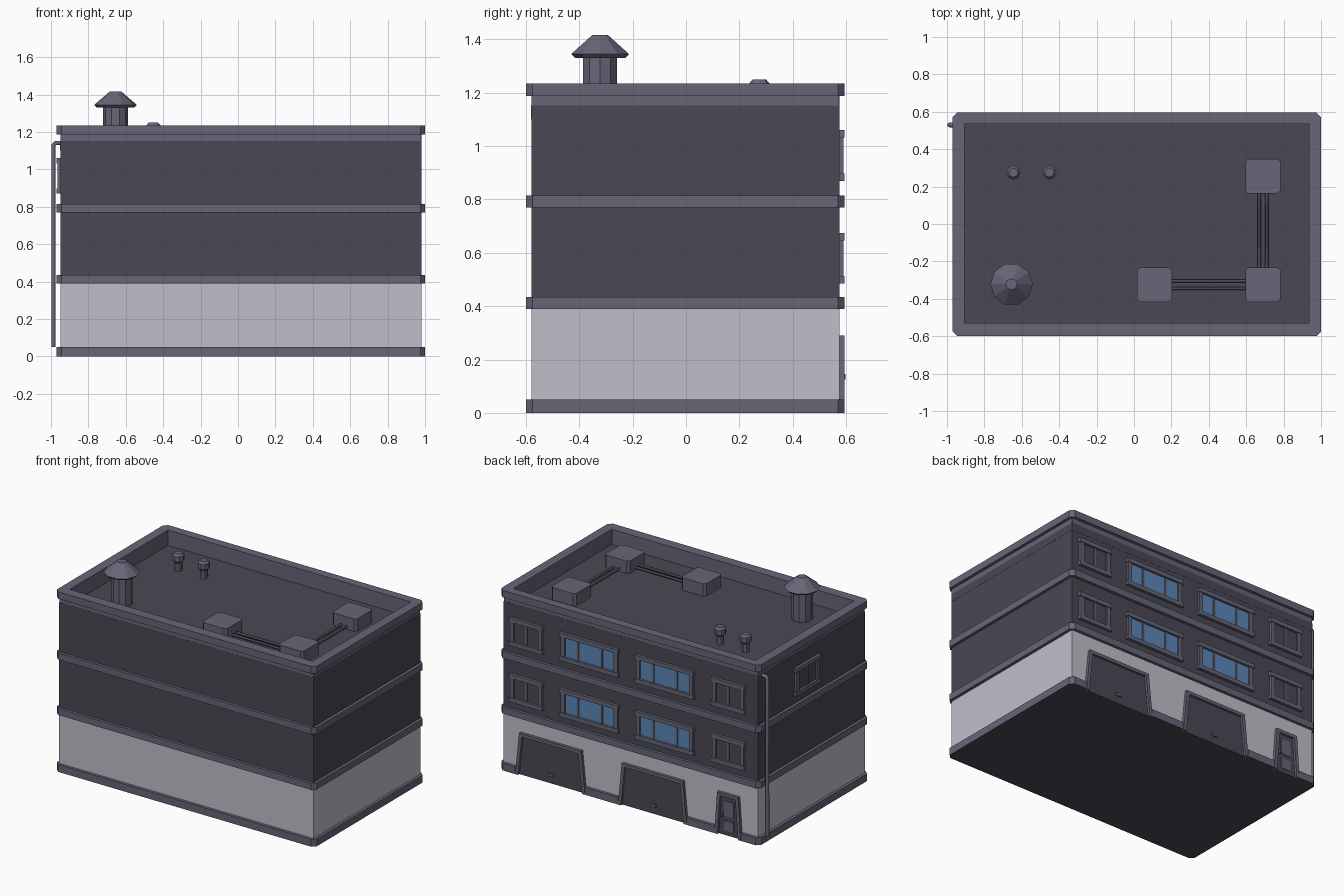
import bpy, bmesh, math
from mathutils import Matrix, Vector

if "Cube" in bpy.data.objects:
    bpy.data.objects.remove(bpy.data.objects["Cube"])


def mat(name, rgb):
    m = bpy.data.materials.new(name)
    m.diffuse_color = (*rgb, 1)
    m.use_nodes = True
    m.node_tree.nodes["Principled BSDF"].inputs["Base Color"].default_value = m.diffuse_color
    return m


WALL = mat("dark wall", (0.068, 0.064, 0.088))
TRIM = mat("grey trim", (0.133, 0.133, 0.190))
PALE = mat("pale wall", (0.53, 0.52, 0.59))
GLASS = mat("blue glass", (0.11, 0.24, 0.48))


def finish(name, bm, *mats):
    bmesh.ops.recalc_face_normals(bm, faces=bm.faces)
    me = bpy.data.meshes.new(name)
    bm.to_mesh(me)
    bm.free()
    for m in mats:
        me.materials.append(m)
    ob = bpy.data.objects.new(name, me)
    bpy.context.collection.objects.link(ob)
    return ob


def extrude(bm, pts, vec):
    f = bm.faces.new([bm.verts.new(p) for p in pts])
    r = bmesh.ops.extrude_face_region(bm, geom=[f])
    bmesh.ops.translate(bm, vec=vec, verts=[v for v in r["geom"] if isinstance(v, bmesh.types.BMVert)])


def slab(name, outline, z0, z1, m):
    bm = bmesh.new()
    extrude(bm, [(x, y, z0) for x, y in outline], (0, 0, z1 - z0))
    return finish(name, bm, m)


def rect(x0, x1, y0, y1, c=0.0, notches=()):
    """Outline with chamfered corners and optional notches in the back edge."""
    if not c:
        return [(x0, y0), (x1, y0), (x1, y1), (x0, y1)]
    pts = [(x0 + c, y0), (x1 - c, y0), (x1, y0 + c), (x1, y1 - c), (x1 - c, y1)]
    for a, b in notches:
        pts += [(b, y1), (b, y1 - 0.02), (a, y1 - 0.02), (a, y1)]
    return pts + [(x0 + c, y1), (x0, y1 - c), (x0, y0 + c)]


def lathe(name, profile, sides, loc, m):
    bm = bmesh.new()
    rings = [[bm.verts.new((loc[0] + r * math.cos(2 * math.pi * i / sides),
                            loc[1] + r * math.sin(2 * math.pi * i / sides), z))
              for i in range(sides)] for r, z in profile]
    for a, b in zip(rings, rings[1:]):
        for i in range(sides):
            j = (i + 1) % sides
            bm.faces.new((a[i], a[j], b[j], b[i]))
    bm.faces.new(rings[-1])
    bm.faces.new(rings[0])
    return finish(name, bm, m)


def pipe(name, pts, r, m):
    cu = bpy.data.curves.new(name, 'CURVE')
    cu.dimensions = '3D'
    cu.bevel_depth, cu.bevel_resolution, cu.use_fill_caps = r, 1, True
    s = cu.splines.new('POLY')
    s.points.add(len(pts) - 1)
    for p, q in zip(s.points, pts):
        p.co = (*q, 1)
    cu.materials.append(m)
    ob = bpy.data.objects.new(name, cu)
    bpy.context.collection.objects.link(ob)


X0, X1, Y0, Y1 = -0.95, 0.98, -0.58, 0.575      # wall faces
body = rect(X0, X1, Y0, Y1)
band = rect(-0.97, 1.0, -0.6, 0.595, 0.025)

# Doors: centre x, half width at bottom, half width at top
doors = [("garage_left", 0.615, 0.265, 0.235), ("garage_middle", -0.16, 0.26, 0.232),
         ("entry", -0.732, 0.1, 0.08)]

# Walls and horizontal bands
slab("lower_wall", body, 0.01, 0.40, PALE)
slab("upper_wall", body, 0.40, 1.13, WALL)
base = slab("base_band", rect(-0.97, 1.0, -0.6, 0.595, 0.025, [(c - w, c + w) for _, c, w, _ in doors]),
            0, 0.05, TRIM)
base.data.materials.append(WALL)
for p in base.data.polygons:
    if p.normal.z < -0.5:
        p.material_index = 1
slab("first_band", band, 0.39, 0.435, TRIM)
slab("second_band", band, 0.77, 0.815, TRIM)

# Parapet: stepped ring around the sunken roof
inner = rect(-0.905, 0.935, -0.53, 0.535, 0.001)
bm = bmesh.new()
rings = [[bm.verts.new((x, y, z)) for x, y in o] for o, z in
         ((inner, 1.12), (rect(X0, X1, Y0, Y1, 0.001), 1.12), (rect(X0, X1, Y0, Y1, 0.001), 1.187),
          (band, 1.187), (band, 1.235), (inner, 1.235))]
for k in range(6):
    a, b = rings[k], rings[(k + 1) % 6]
    for i in range(8):
        j = (i + 1) % 8
        f = bm.faces.new((a[i], a[j], b[j], b[i]))
finish("parapet", bm, TRIM)
# Dark wall continues up to the thin strip under the parapet
o = 0.001
slab("upper_wall_skirt", rect(X0 - o, X1 + o, Y0 - o, Y1 + o), 1.10, 1.129, WALL)
for n, r in (("front", (X0, X1, Y0 - o, Y0)), ("back", (X0, X1, Y1, Y1 + o)),
             ("left", (X0 - o, X0, Y0, Y1)), ("right", (X1, X1 + o, Y0, Y1))):
    slab(n + "_wall_top", rect(*r), 1.12, 1.153, WALL)


# Wall fittings, drawn in local (u across, z up, d outward)
def fitting(name, parts, place):
    """parts: (outline in u,z ; d0 ; d1 ; material)"""
    mats = [TRIM, WALL, GLASS]
    bm = bmesh.new()
    for pts, d0, d1, m in parts:
        n = len(bm.faces)
        extrude(bm, [(u, d0, z) for u, z in pts], (0, d1 - d0, 0))
        bm.faces.ensure_lookup_table()
        for f in bm.faces[n:]:
            f.material_index = mats.index(m)
    bmesh.ops.transform(bm, matrix=place, verts=bm.verts)
    return finish(name, bm, *mats)


def window(name, w, place, mullions, glass):
    h, t = 0.095, 0.028
    parts = [(rect(-w + .01, w - .01, -h + .01, h - .01), -0.002, 0.004, glass),
             (rect(-w, w, h - t, h), -.005, 0.02, TRIM), (rect(-w, w, -h, -h + t), -.005, 0.02, TRIM)]
    for s in (-1, 1):
        parts.append((rect(s * (w - .022) - .014, s * (w - .022) + .014, -h + t, h - t), -.005, 0.015, TRIM))
    for u in mullions:
        parts.append((rect(u - .007, u + .007, -h + t, h - t), -.005, 0.01, TRIM))
    fitting(name, parts, place)


for floor, z in (("lower", 0.58), ("upper", 0.965)):
    for n, x, w in (("a", 0.803, 0.128), ("b", 0.323, 0.223), ("c", -0.248, 0.223), ("d", -0.729, 0.128)):
        big = w > 0.2
        window(f"{floor}_window_{n}", w, Matrix.Translation((x, Y1, z)),
               (-0.09, 0.09) if big else (0,), GLASS if big else WALL)
window("side_window", 0.135, Matrix.Translation((X0, 0.052, 0.965)) @ Matrix.Rotation(math.pi / 2, 4, 'Z'),
       (0,), WALL)

# Garage doors and entry with tapered surrounds
for n, c, wb, wt in doors:
    t, H = 0.022, 0.29
    frame = [(-wb, 0), (-wt, H), (wt, H), (wb, 0), (wb - t, 0), (wt - t, H - t), (-wt + t, H - t), (-wb + t, 0)]
    leaf = [(-wb + .01, 0), (-wt + .01, H - .01), (wt - .01, H - .01), (wb - .01, 0)]
    parts = [(frame, -.005, 0.02, TRIM), (leaf, -.005, 0.004, WALL)]
    if n == "entry":
        parts += [(rect(-.036, .036, 0.13, 0.235), 0, 0.008, TRIM), (rect(-.036, .036, 0.03, 0.1), 0, 0.008, TRIM),
                  (rect(.042, .054, 0.125, 0.145), 0, 0.022, TRIM)]
    else:
        parts.append((rect(-.02, .02, 0.05, 0.068), 0, 0.014, TRIM))
    fitting(n + "_door", parts, Matrix.Translation((c, Y1, 0)))

# Rooftop chimney and small vents
lathe("chimney", [(0.067, 1.12), (0.067, 1.33), (0.098, 1.33), (0.114, 1.345), (0.03, 1.417)], 10,
      (-0.655, -0.322), TRIM)
for n, x in (("left", -0.645), ("right", -0.452)):
    lathe(n + "_roof_vent", [(0.025, 1.12), (0.025, 1.185), (0.038, 1.2), (0.038, 1.235), (0.025, 1.25)], 8,
          (x, 0.275), TRIM)

# Rooftop units joined by thin pipes
for n, x, y in (("a", 0.11, -0.325), ("b", 0.69, -0.325), ("c", 0.69, 0.255)):
    slab("roof_unit_" + n, rect(x - .093, x + .093, y - .093, y + .093, 0.015), 1.12, 1.215, TRIM)
for d in (-0.02, 0.02):
    pipe("front_roof_pipe", [(0.19, -0.325 + d, 1.15), (0.61, -0.325 + d, 1.15)], 0.009, WALL)
    pipe("side_roof_pipe", [(0.69 + d, -0.24, 1.15), (0.69 + d, 0.17, 1.15)], 0.009, WALL)

# Drainpipe on the left wall
pipe("drainpipe", [(-0.94, 0.53, 1.142), (-0.975, 0.53, 1.142), (-0.987, 0.53, 1.13), (-0.987, 0.53, 0.05)],
     0.013, TRIM)
